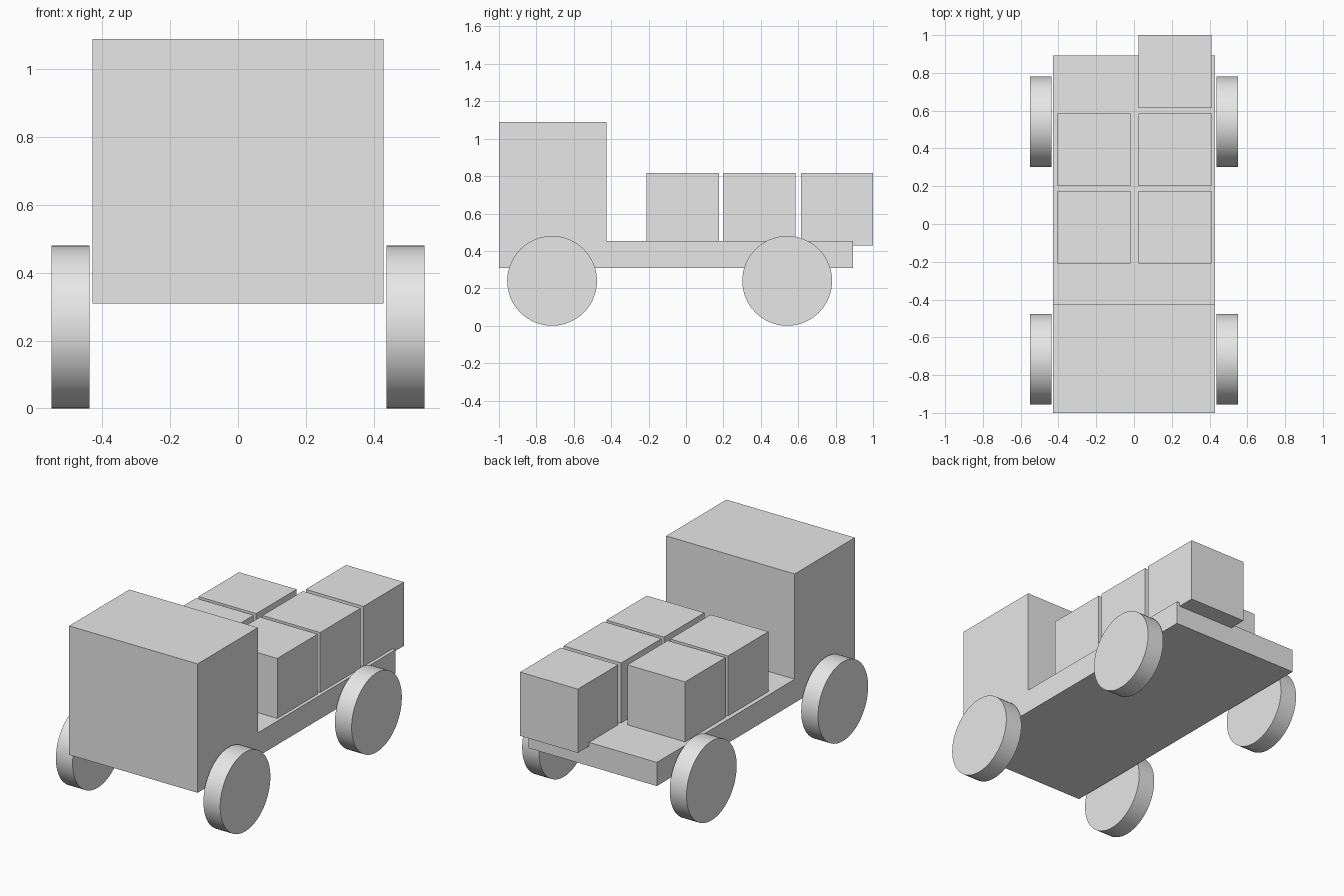
import bpy, bmesh, math
from mathutils import Matrix

if "Cube" in bpy.data.objects:
    bpy.data.objects.remove(bpy.data.objects["Cube"])

grey = bpy.data.materials.new("plain_grey")
grey.diffuse_color = (0.8, 0.8, 0.8, 1)
grey.use_nodes = True
grey.node_tree.nodes["Principled BSDF"].inputs["Base Color"].default_value = grey.diffuse_color


def finish(bm, name):
    bmesh.ops.recalc_face_normals(bm, faces=bm.faces)
    mesh = bpy.data.meshes.new(name)
    bm.to_mesh(mesh)
    bm.free()
    mesh.materials.append(grey)
    obj = bpy.data.objects.new(name, mesh)
    bpy.context.collection.objects.link(obj)
    return obj


# Cab and flat bed: one L-shaped side profile extruded across the width
HALF_WIDTH = 0.43
profile = [(-1, 0.31), (0.893, 0.31), (0.893, 0.453),
           (-0.425, 0.453), (-0.425, 1.09), (-1, 1.09)]
bm = bmesh.new()
side = bm.faces.new([bm.verts.new((-HALF_WIDTH, y, z)) for y, z in profile])
extruded = bmesh.ops.extrude_face_region(bm, geom=[side], use_keep_orig=True)
bmesh.ops.translate(bm, vec=(2 * HALF_WIDTH, 0, 0),
                    verts=[v for v in extruded["geom"] if isinstance(v, bmesh.types.BMVert)])
finish(bm, "cab_and_bed")


# Cargo crates, two rows, with the rear left place empty
CRATE = 0.386
for col, x in enumerate((-0.211, 0.217)):
    for row, y in enumerate((-0.017, 0.393, 0.807)):
        if (col, row) == (0, 2):
            continue
        bm = bmesh.new()
        bmesh.ops.create_cube(bm, size=CRATE,
                              matrix=Matrix.Translation((x, y, 0.43 + CRATE / 2)))
        finish(bm, f"crate_{col + 1}_{row + 1}")


# Four wheels with smooth treads and crisp rims
for axle, y in (("front", -0.716), ("rear", 0.541)):
    for hand, sign in (("left", -1), ("right", 1)):
        bm = bmesh.new()
        bmesh.ops.create_cone(bm, cap_ends=True, segments=64,
                              radius1=0.24, radius2=0.24, depth=0.112,
                              matrix=Matrix.Translation((sign * 0.494, y, 0.24))
                              @ Matrix.Rotation(math.pi / 2, 4, 'Y'))
        wheel = finish(bm, f"{axle}_{hand}_wheel")
        bpy.ops.object.select_all(action='DESELECT')
        wheel.select_set(True)
        bpy.context.view_layer.objects.active = wheel
        bpy.ops.object.shade_smooth_by_angle(angle=math.radians(30))
